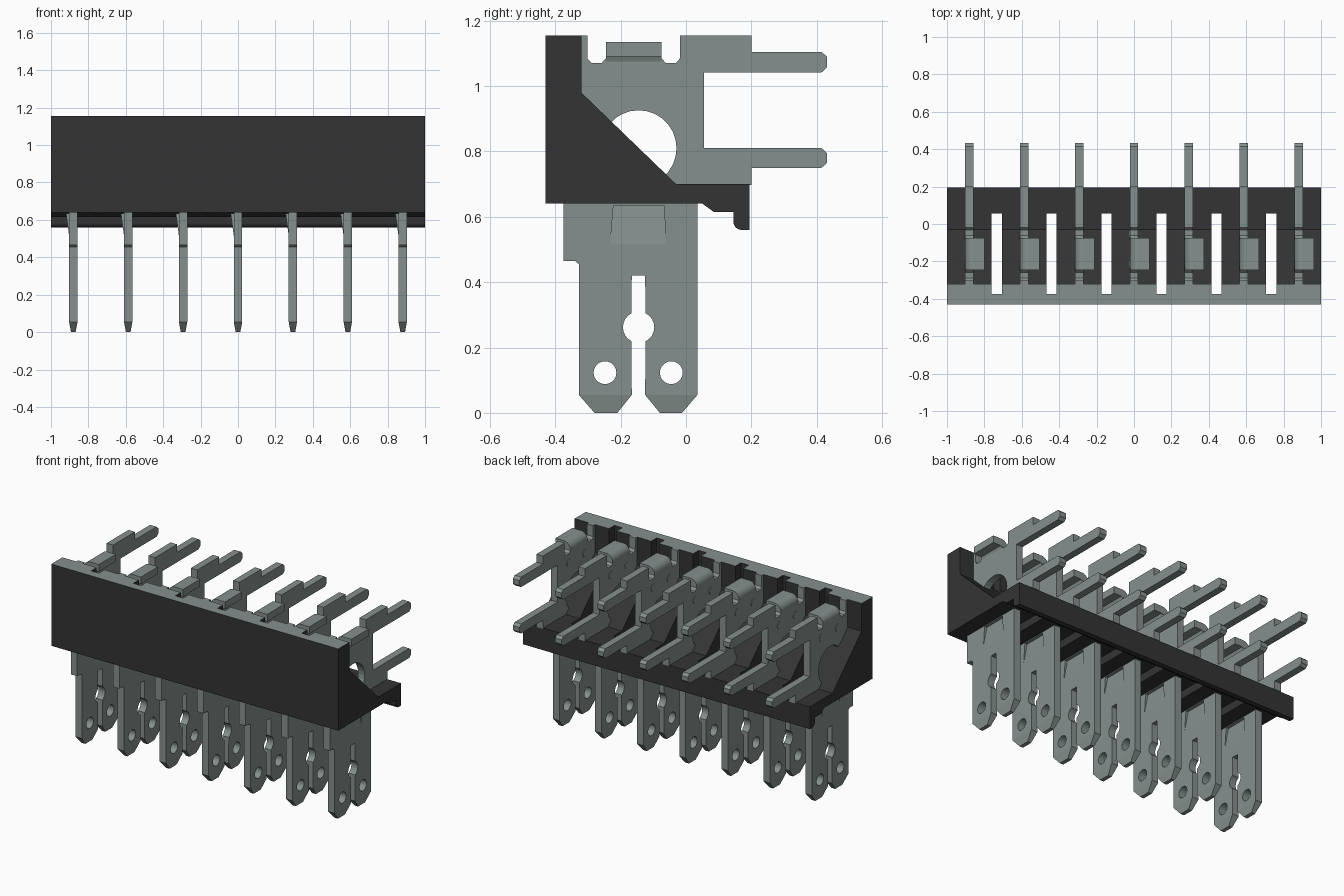
import bpy, bmesh
from math import sin, cos, pi, radians
from mathutils import Matrix

if "Cube" in bpy.data.objects:
    bpy.data.objects.remove(bpy.data.objects["Cube"])


def material(name, rgb):
    m = bpy.data.materials.new(name)
    m.use_nodes = True
    m.diffuse_color = (*rgb, 1)
    m.node_tree.nodes["Principled BSDF"].inputs["Base Color"].default_value = (*rgb, 1)
    return m


METAL = material("grey metal", (0.235, 0.28, 0.268))
PLASTIC = material("dark plastic", (0.034, 0.034, 0.034))
# local x, y, z -> world y, z, x, and its alternative for front-facing profiles
SIDE = Matrix(((0, 0, 1, 0), (1, 0, 0, 0), (0, 1, 0, 0), (0, 0, 0, 1)))
FRONT = Matrix(((1, 0, 0, 0), (0, 0, -1, 0), (0, 1, 0, 0), (0, 0, 0, 1)))


def arc(cx, cy, r, a0, a1, n=8):
    return [(cx + r * cos(radians(a0 + (a1 - a0) * i / n)),
             cy + r * sin(radians(a0 + (a1 - a0) * i / n))) for i in range(n + 1)]


def circle(cx, cy, r, n=20):
    return arc(cx, cy, r, 0, 360, n)[:-1]


def slab(loops, half, frame=SIDE):
    """Flat plate from an outline plus hole loops, as a clean bmesh."""
    cu = bpy.data.curves.new("outline", 'CURVE')
    cu.dimensions = '2D'
    cu.fill_mode = 'BOTH'
    cu.extrude = half
    for pts in loops:
        sp = cu.splines.new('POLY')
        sp.points.add(len(pts) - 1)
        for p, (x, y) in zip(sp.points, pts):
            p.co = (x, y, 0, 1)
        sp.use_cyclic_u = True
    ob = bpy.data.objects.new("outline", cu)
    me = bpy.data.meshes.new_from_object(ob)
    bm = bmesh.new()
    bm.from_mesh(me)
    bpy.data.objects.remove(ob)
    bpy.data.curves.remove(cu)
    bpy.data.meshes.remove(me)
    bmesh.ops.remove_doubles(bm, verts=bm.verts, dist=0.0002)
    bm.transform(frame)
    bmesh.ops.recalc_face_normals(bm, faces=bm.faces)
    for f in bm.faces:
        f.smooth = False
        f.material_index = 0
    return bm


def to_mesh(name, parts, mats):
    total = bmesh.new()
    for bm in parts:
        tmp = bpy.data.meshes.new("tmp")
        bm.to_mesh(tmp)
        bm.free()
        total.from_mesh(tmp)
        bpy.data.meshes.remove(tmp)
    me = bpy.data.meshes.new(name)
    total.to_mesh(me)
    total.free()
    me.materials.clear()
    for m in mats:
        me.materials.append(m)
    return me


def add(name, me, x=0):
    ob = bpy.data.objects.new(name, me)
    ob.location.x = x
    bpy.context.collection.objects.link(ob)
    return ob


PITCH, HALF = 0.2935, 0.0225

# Housing: wall, gusset, base and hooked rear lip in one profile
profile = [(-.43, .64), (.05, .64), (.085, .615), (.145, .615)]
profile += arc(.17, .585, .025, 180, 270, 6)
profile += [(.195, .56), (.195, .7), (-.03, .7), (-.32, .98), (-.32, 1.155), (-.43, 1.155)]
housing = add("housing", to_mesh("housing", [slab([profile], 1)], [PLASTIC, METAL]))

# Open slots between neighbouring contacts
cut = bmesh.new()
for i in range(6):
    m = Matrix.Translation(((i - 2.5) * PITCH, -.16, .9)) @ Matrix.Diagonal((.054, .43, .8, 1))
    bmesh.ops.create_cube(cut, size=1, matrix=m)
cutter = add("slot_cutter", to_mesh("slot_cutter", [cut], [PLASTIC]))
mod = housing.modifiers.new("slots", 'BOOLEAN')
mod.operation, mod.solver, mod.object = 'DIFFERENCE', 'EXACT', cutter
bpy.context.view_layer.update()
cut_mesh = bpy.data.meshes.new_from_object(
    housing.evaluated_get(bpy.context.evaluated_depsgraph_get()))
housing.modifiers.clear()
housing.data = cut_mesh
bpy.data.objects.remove(cutter)
cut_mesh.materials.clear()
cut_mesh.materials.append(PLASTIC)
cut_mesh.materials.append(METAL)
for f in cut_mesh.polygons:
    f.material_index = 1 if f.normal.z > .9 and f.center.z > 1.1 else 0

# Contact blade: forked lower leg, body with bore, two rear prongs
leg = [(-.375, .465), (-.34, .465), (-.328, .455), (-.328, .055), (-.28, 0), (-.21, 0), (-.166, .055)]
leg += arc(-.145, .262, .048, 244, 116)
leg += [(-.166, .42), (-.125, .42)]
leg += arc(-.145, .262, .048, 64, -64)
leg += [(-.125, .055), (-.08, 0), (-.012, 0), (.035, .055), (.035, .697), (.2, .697)]


def prong(z0, z1):
    return [(.2, z0), (.415, z0), (.432, z0 + .016), (.432, z1 - .016), (.415, z1)]


def notch(y0, y1):
    return [(y1, 1.155), (y1, 1.085), (y1 - .014, 1.07), (y0 + .014, 1.07), (y0, 1.085)]


body = prong(.75, .81) + [(.055, .81), (.055, 1.042)] + prong(1.042, 1.105)
body += [(.2, 1.105), (.2, 1.155)] + notch(-.075, -.018)
body += [(-.075, 1.09), (-.245, 1.09)] + notch(-.302, -.245)[1:]
body += [(-.302, 1.155), (-.375, 1.155)]
lance_outline = [(-.232, .515), (-.06, .515), (-.068, .635), (-.222, .635)]
blade = slab([leg + body, circle(-.145, .81, .116, 28), circle(-.248, .123, .035),
              circle(-.045, .123, .035), lance_outline], HALF)

# Coined, thinned leg tips
bmesh.ops.bisect_plane(blade, geom=blade.verts[:] + blade.edges[:] + blade.faces[:],
                       plane_co=(0, 0, .055), plane_no=(0, 0, 1))
for v in blade.verts:
    if v.co.z < .055:
        v.co.x *= 1 - .45 * (1 - v.co.z / .055)

# Locking lance, leaning out of its window towards the top
lance = slab([lance_outline], HALF)
for v in lance.verts:
    v.co.x -= .017 * (v.co.z - .515) / .12

# Folded top tab with a rounded bend
fold = [(-HALF, 1.075), (HALF, 1.075), (HALF + .006, 1.09), (.082, 1.09), (.082, 1.135)]
fold += arc(HALF, 1.09, .045, 90, 180, 8)
tab = slab([fold], .085, FRONT)
bmesh.ops.translate(tab, verts=tab.verts, vec=(0, -.16, 0))

# Small pressed dots on the right face
dots = slab([circle(-.22, 1.015, .024, 14), circle(-.06, 1.015, .024, 14)], .003)
bmesh.ops.translate(dots, verts=dots.verts, vec=(-HALF, 0, 0))

contact = to_mesh("contact", [blade, lance, tab, dots], [METAL])
for i in range(7):
    add("contact_%d" % (i + 1), contact, (i - 3) * PITCH)
